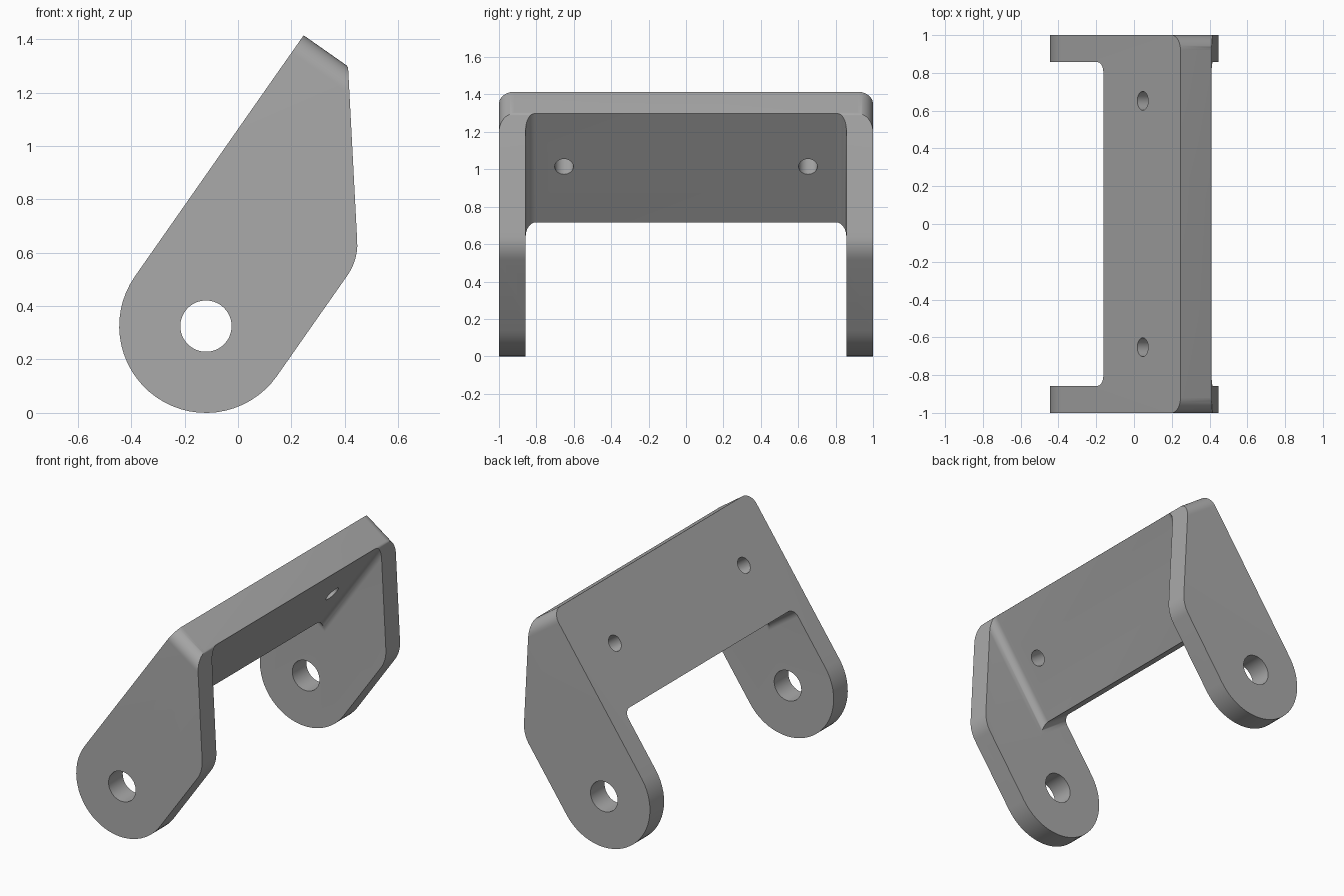
import bpy
import bmesh
from math import radians, tan, ceil
from mathutils import Vector, Matrix

if "Cube" in bpy.data.objects:
    bpy.data.objects.remove(bpy.data.objects["Cube"], do_unlink=True)

# Bracket dimensions, in a frame whose z runs up the sloping plate
R = 0.325          # lug radius, also distance from pivot to the back face
TOP = 1.102        # upper end of the plate
PLATE = -0.125     # inner face of the plate
SLOT = 0.857       # half distance between the cheeks
FILLET = 0.055


def rounded(corners):
    """Outline from (a, b, radius) corners, with arcs at rounded ones."""
    pts = []
    for i, (a, b, r) in enumerate(corners):
        p = Vector((a, b))
        if r == 0:
            pts.append(p)
            continue
        d0 = (Vector(corners[i - 1][:2]) - p).normalized()
        d1 = (Vector(corners[(i + 1) % len(corners)][:2]) - p).normalized()
        turn = radians(180) - d0.angle(d1)
        start = p + d0 * r * tan(turn / 2)
        inward = (d1 - d0 * d1.dot(d0)).normalized()
        centre = start + inward * r
        n = ceil(turn / radians(6))
        for k in range(n + 1):
            t = Matrix.Rotation(turn * k / n, 2)
            if d0.cross(d1) > 0:
                t.transpose()
            q = centre + t @ (start - centre)
            if not pts or (q - pts[-1]).length > 1e-5:
                pts.append(q)
    if (pts[0] - pts[-1]).length < 1e-5:
        pts.pop()
    return pts


def prism(name, corners, axis, lo, hi):
    """Extrude an outline along x, y or z from lo to hi."""
    place = {"x": lambda p, h: (h, p.x, p.y),
             "y": lambda p, h: (p.x, h, p.y),
             "z": lambda p, h: (p.x, p.y, h)}[axis]
    bm = bmesh.new()
    face = bm.faces.new([bm.verts.new(place(p, lo)) for p in rounded(corners)])
    ext = bmesh.ops.extrude_face_region(bm, geom=[face])
    shift = Vector(place(Vector((0, 0)), hi - lo))
    bmesh.ops.translate(bm, vec=shift, verts=[v for v in ext["geom"]
                                              if isinstance(v, bmesh.types.BMVert)])
    bmesh.ops.recalc_face_normals(bm, faces=bm.faces)
    mesh = bpy.data.meshes.new(name)
    bm.to_mesh(mesh)
    bm.free()
    obj = bpy.data.objects.new(name, mesh)
    bpy.context.collection.objects.link(obj)
    return obj


def box(a0, a1, b0, b1, r_low=0, r_high=0):
    return [(a0, b0, r_low), (a1, b0, r_low), (a1, b1, r_high), (a0, b1, r_high)]


def hole(a, b, r):
    return box(a - r, a + r, b - r, b + r, r, r)


def cut(body, cutter, operation="DIFFERENCE"):
    cutter.hide_render = True
    mod = body.modifiers.new("cut", "BOOLEAN")
    mod.operation, mod.solver, mod.object = operation, "EXACT", cutter
    bpy.context.view_layer.objects.active = body
    bpy.ops.object.modifier_apply(modifier=mod.name)
    bpy.data.objects.remove(cutter, do_unlink=True)


# Side silhouette: round lug, sloping back, short top and bent front edge
bracket = prism("pivot_bracket", [(-R, -R, R), (R, -R, R), (R, 0.53, 0.2),
                                  (-0.122, TOP, 0.02), (-R, TOP, 0)], "y", -1.1, 1.1)
# Rounded upper shoulders
cut(bracket, prism("outline", box(-1, 1, -1, TOP, 0, 0.08), "x", -1, 1), "INTERSECT")
# Gap below the plate, between the lugs
cut(bracket, prism("gap", box(-SLOT, SLOT, -1, 0.39, 0, FILLET), "x", -1, 1))
# Hollow in front of the plate, filleted along the cheeks
cut(bracket, prism("hollow", [(PLATE, -SLOT, FILLET), (1, -SLOT, 0),
                              (1, SLOT, 0), (PLATE, SLOT, FILLET)], "z", -1, 2))
# Pivot bore and the two mounting holes
cut(bracket, prism("bore", hole(0, 0, 0.096), "y", -2, 2))
for side in (-1, 1):
    cut(bracket, prism("mount_hole", hole(side * 0.652, 0.754, 0.05), "x", -1, 1))

# Lean the bracket into its standing position
lean = Matrix.Translation((-0.12, 0, R)) @ Matrix.Rotation(radians(35), 4, "Y")
bracket.data.transform(lean)

# Plain grey finish
grey = bpy.data.materials.new("plain_grey")
grey.use_nodes = True
grey.diffuse_color = (0.4, 0.4, 0.4, 1)
grey.node_tree.nodes["Principled BSDF"].inputs["Base Color"].default_value = (0.4, 0.4, 0.4, 1)
bracket.data.materials.clear()
bracket.data.materials.append(grey)
for poly in bracket.data.polygons:
    poly.material_index = 0

bpy.ops.object.select_all(action="DESELECT")
bracket.select_set(True)
bpy.context.view_layer.objects.active = bracket
bpy.ops.object.shade_smooth_by_angle(angle=radians(30))
